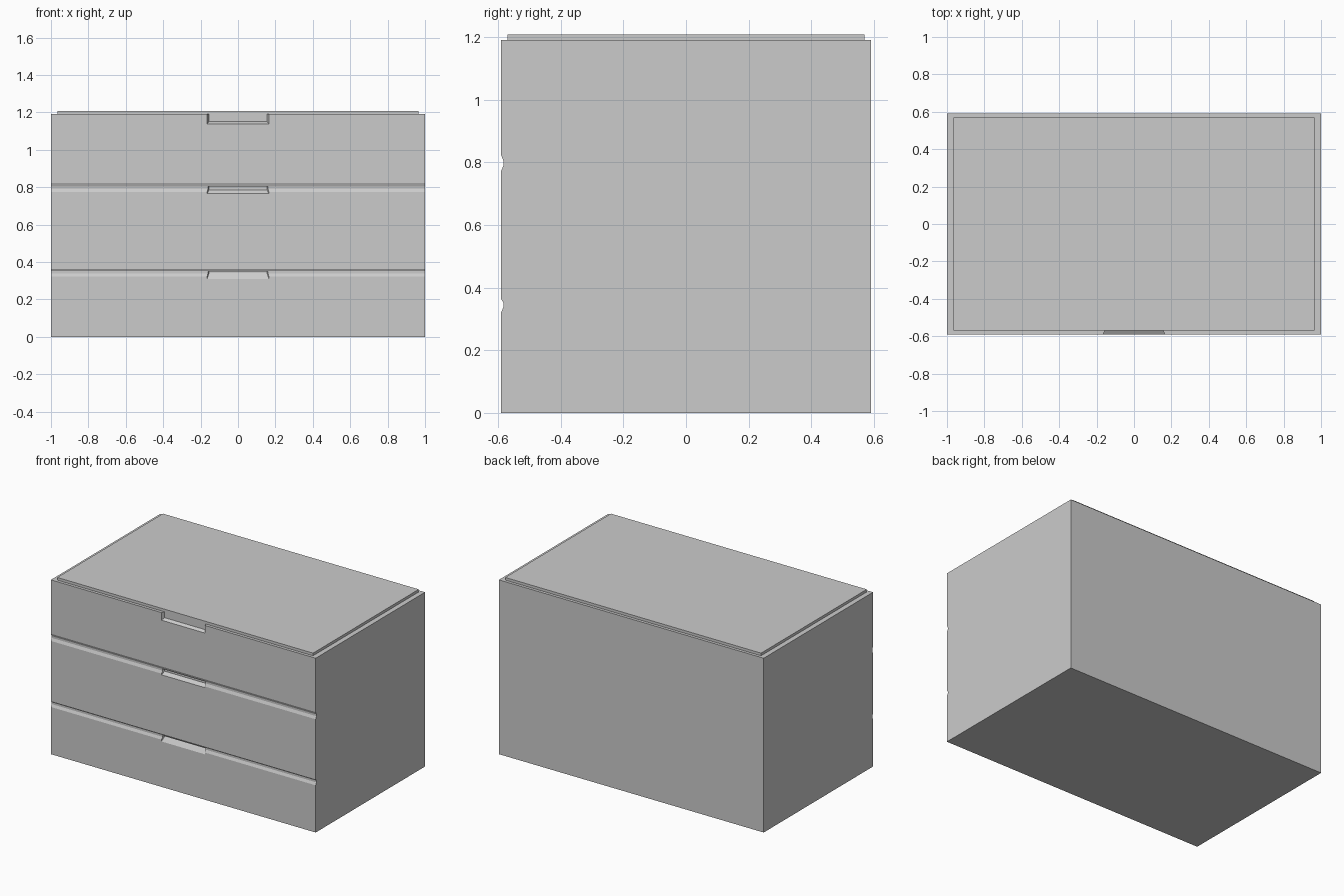
import bpy, bmesh

if "Cube" in bpy.data.objects:
    bpy.data.objects.remove(bpy.data.objects["Cube"])

W, D, H = 1.0, 0.59, 1.19


def make_object(name, bm):
    bmesh.ops.recalc_face_normals(bm, faces=bm.faces)
    mesh = bpy.data.meshes.new(name)
    bm.to_mesh(mesh)
    bm.free()
    obj = bpy.data.objects.new(name, mesh)
    bpy.context.collection.objects.link(obj)
    return obj


def prism(name, profile, half_width):
    """Loft a (y, z) profile across x; half_width(y) sets the side taper."""
    bm = bmesh.new()
    left = [bm.verts.new((-half_width(y), y, z)) for y, z in profile]
    right = [bm.verts.new((half_width(y), y, z)) for y, z in profile]
    bm.faces.new(left)
    bm.faces.new(right[::-1])
    n = len(profile)
    for i in range(n):
        j = (i + 1) % n
        bm.faces.new((left[i], right[i], right[j], left[j]))
    return make_object(name, bm)


# Chest body, with shallow V grooves separating the drawers
profile = [(D, 0), (D, H), (-D, H)]
for top, mid, low in ((0.822, 0.797, 0.773), (0.363, 0.345, 0.322)):
    profile += [(-D, top), (-D + 0.008, mid + 0.006),
                (-D + 0.008, mid - 0.006), (-D, low)]
profile.append((-D, 0))
body = prism("chest_body", profile, lambda y: W)

# Finger pulls scooped into the top edge of each drawer
back, front = -D + 0.02, -D - 0.01
for i, (lip, floor, top) in enumerate(((1.138, 1.15, 1.25),
                                       (0.765, 0.785, 0.803),
                                       (0.31, 0.34, 0.348))):
    slope = (floor - lip) / 0.02
    scoop = [(front, lip - slope * 0.01), (back, floor),
             (back, top), (front, top)]
    cutter = prism(f"pull_cutter_{i + 1}", scoop,
                   lambda y: 0.165 - 0.5 * (y + D))
    cutter.hide_render = True
    cutter.hide_set(True)
    mod = body.modifiers.new(f"pull_{i + 1}", 'BOOLEAN')
    mod.operation = 'DIFFERENCE'
    mod.solver = 'EXACT'
    mod.object = cutter

# Thin inset top panel
prism("top_panel", [(-0.57, H), (0.57, H), (0.57, 1.208), (-0.57, 1.208)],
      lambda y: 0.966)
